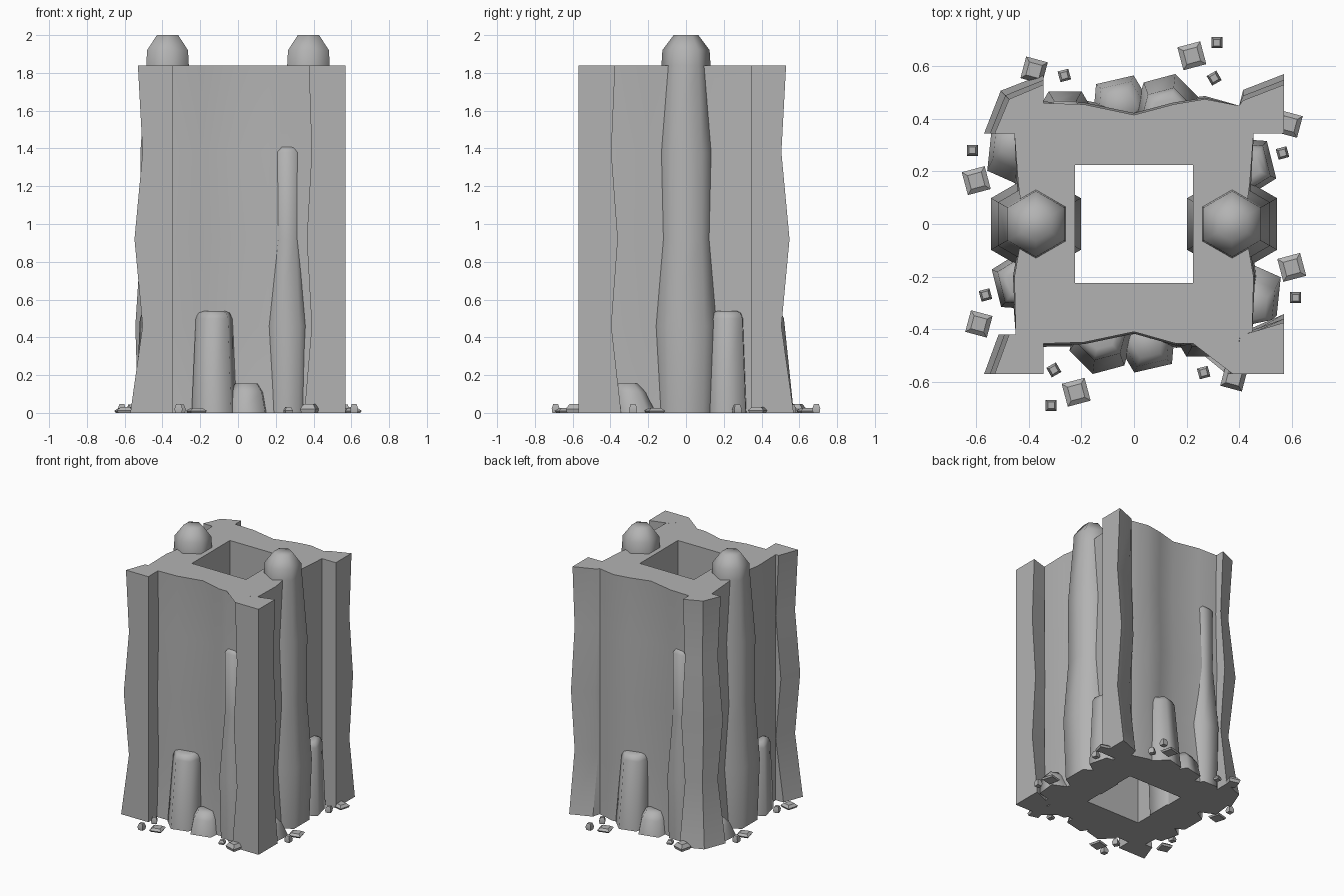
import bpy, bmesh, math

if "Cube" in bpy.data.objects:
    bpy.data.objects.remove(bpy.data.objects["Cube"])

stone = bpy.data.materials.new("grey_stone")
stone.diffuse_color = (0.45, 0.45, 0.45, 1)
stone.use_nodes = True
stone.node_tree.nodes["Principled BSDF"].inputs["Base Color"].default_value = stone.diffuse_color


def finish(name, bm, angle):
    bmesh.ops.recalc_face_normals(bm, faces=bm.faces)
    me = bpy.data.meshes.new(name)
    bm.to_mesh(me)
    bm.free()
    ob = bpy.data.objects.new(name, me)
    bpy.context.collection.objects.link(ob)
    me.materials.append(stone)
    bpy.ops.object.select_all(action='DESELECT')
    ob.select_set(True)
    bpy.context.view_layer.objects.active = ob
    bpy.ops.object.shade_smooth_by_angle(angle=math.radians(angle))
    return ob


def bridge(bm, a, b):
    n = len(a)
    for i in range(n):
        bm.faces.new((a[i], a[(i + 1) % n], b[(i + 1) % n], b[i]))


def spire(name, x, y, sides, turn, profile, angle=75, lean=(0, 0)):
    """Stacked polygon rings: profile is (radius, z) from bottom to top."""
    bm = bmesh.new()
    rings = []
    for r, z in profile:
        ring = []
        for i in range(sides):
            a = math.radians(turn) + 2 * math.pi * i / sides
            ring.append(bm.verts.new((x + lean[0] * z + r * math.cos(a),
                                      y + lean[1] * z + r * math.sin(a), z)))
        rings.append(ring)
    for a, b in zip(rings, rings[1:]):
        bridge(bm, a, b)
    bm.faces.new(rings[0])
    bm.faces.new(rings[-1])
    return finish(name, bm, angle)


# Rock wall block: outline points with the direction each one sways in
outline = [
    (-.345, -.57, 0, 0), (-.345, -.455, 0, -.3), (-.19, -.45, 0, -.4), (0, -.41, 0, -.4),
    (.16, -.455, 0, -.4), (.225, -.455, 0, -.3), (.40, -.45, 0, 0),
    (.405, -.42, -.3, 0), (.375, -.57, -.6, 0), (.57, -.57, 0, 0), (.57, -.375, 0, .8),
    (.42, -.42, 0, .3), (.45, -.41, 0, 0), (.455, -.2, .3, 0), (.42, 0, .3, 0),
    (.44, .15, .3, 0), (.455, .345, 0, 0),
    (.57, .345, 0, 0), (.57, .53, 0, 1), (.415, .47, 0, 1), (.40, .45, 0, 0),
    (.27, .475, 0, .3), (.15, .455, 0, .4), (0, .415, 0, .4), (-.19, .455, 0, .4),
    (-.345, .46, 0, .3), (-.345, .53, 0, 1), (-.475, .475, -.8, .8), (-.53, .345, -1, 0),
    (-.455, .345, 0, 0), (-.44, .15, -.3, 0), (-.42, 0, -.3, 0), (-.455, -.2, -.3, 0),
    (-.45, -.42, 0, 0), (-.475, -.42, -1, 0), (-.53, -.57, -1, 0)]
levels = [(0, .04), (.46, -.025), (.92, .018), (1.38, -.025), (1.84, 0)]
bm = bmesh.new()
rings = [[bm.verts.new((x + dx * s, y + dy * s, z)) for x, y, dx, dy in outline]
         for z, s in levels]
for a, b in zip(rings, rings[1:]):
    bridge(bm, a, b)
# Square shaft through the middle
h = .225
inner = [[bm.verts.new((x, y, z)) for x, y in ((-h, -h), (h, -h), (h, h), (-h, h))]
         for z in (0, 1.84)]
bridge(bm, inner[0], inner[1])
# Flat top and bottom around the shaft
for ring, hole in ((rings[0], inner[0]), (rings[-1], inner[1])):
    edges = []
    for loop in (ring, hole):
        for i in range(len(loop)):
            edges.append(bm.edges.get((loop[i], loop[(i + 1) % len(loop)])))
    bmesh.ops.triangle_fill(bm, use_beauty=True, edges=edges, normal=(0, 0, 1))
finish("rock_wall", bm, 28)

# Everything else repeats on the opposite side, turned half way round
for s, side in ((1, "a"), (-1, "b")):
    half = 0 if s == 1 else 180

    # Tall hexagonal column with a capped tip
    spire("tall_column_" + side, s * .373, 0, 6, 30 + half,
          [(.18, 0), (.197, .46), (.162, .92), (.166, 1.38), (.13, 1.84), (.125, 1.92), (.065, 2)])

    # Narrow column against the wall
    spire("narrow_column_" + side, s * .262, s * -.395, 6, half,
          [(.115, 0), (.126, .46), (.086, .92), (.084, 1.38), (.05, 1.42)])

    # Stumps at the foot of the wall
    stump = [(.125, 0), (.102, .5), (.088, .53), (.06, .54)]
    spire("front_stump_" + side, s * -.125, s * -.45, 6, 15 + half, stump, lean=(0, s * .06))
    spire("side_stump_" + side, s * .425, s * .22, 5, 50 + half, stump, lean=(0, 0))
    low = [(.125, 0), (.10, .11), (.065, .155)]
    spire("front_low_stump_" + side, s * .05, s * -.45, 5, 247 + half, low)
    spire("side_low_stump_" + side, s * .45, s * -.265, 5, -42 + half, low,
          lean=(0, s * -.3))

    # Loose stones: x, y, width, height, turn
    stones = [(-.22, -.64, .09, .025, 15), (-.315, -.69, .042, .048, 0),
              (-.305, -.555, .042, .045, 30), (.265, -.565, .042, .03, 15),
              (.38, -.585, .085, .047, -15), (.60, -.165, .09, .025, 15),
              (.615, -.28, .042, .048, 0), (.565, .27, .042, .045, 15),
              (.59, .38, .085, .03, -15)]
    for i, (x, y, w, t, turn) in enumerate(stones):
        r = w * .707
        spire(f"loose_stone_{side}_{i + 1}", s * x, s * y, 4, 45 + turn + half,
              [(r * .85, 0), (r, t * .45), (r * .6, t)], 30)
